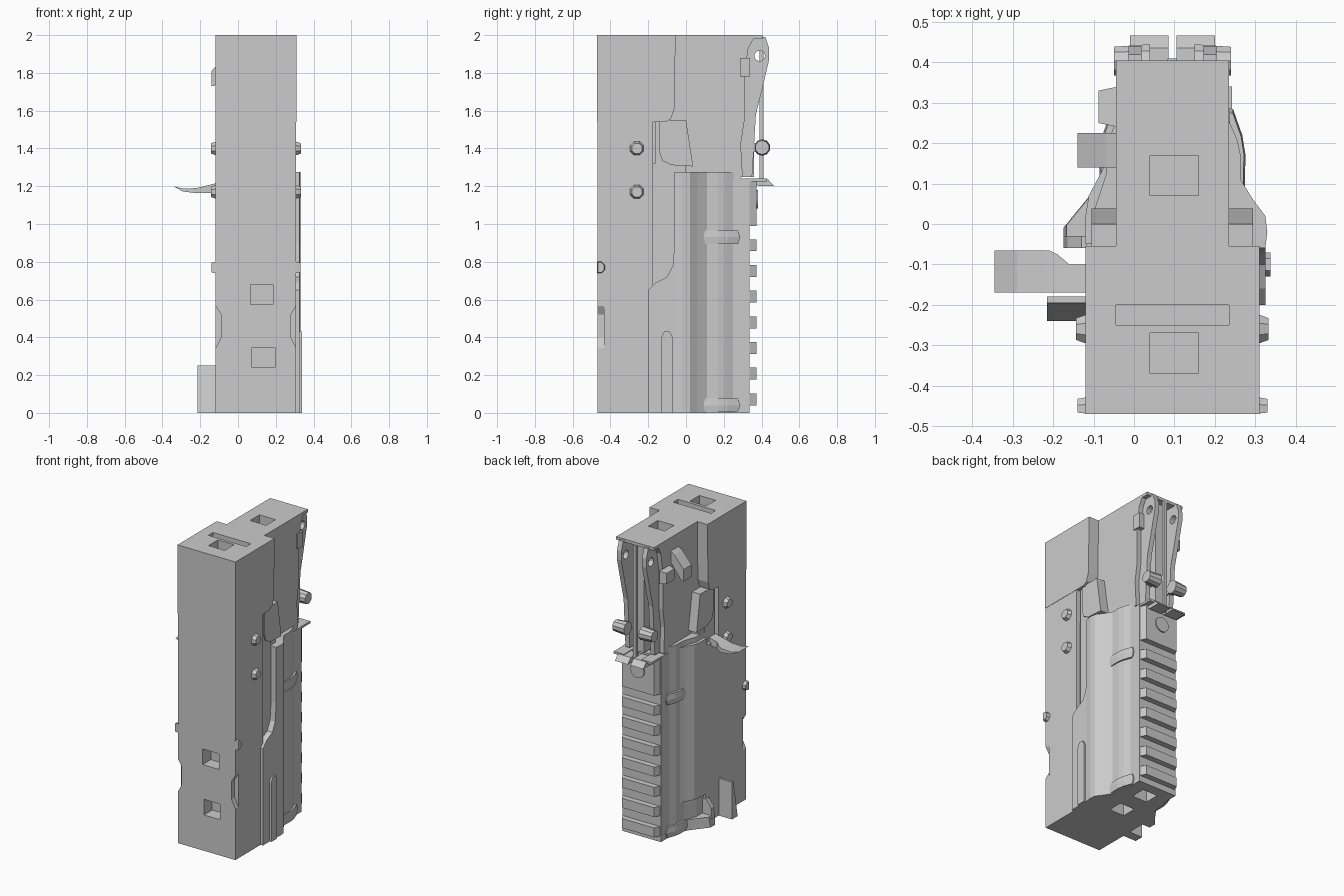
import bpy, bmesh
from math import cos, sin, pi

cube = bpy.data.objects.get("Cube")
if cube:
    bpy.data.objects.remove(cube, do_unlink=True)

GREY = (0.6, 0.6, 0.6, 1)
mat = bpy.data.materials.new("plain_grey")
mat.use_nodes = True
mat.diffuse_color = GREY
mat.node_tree.nodes["Principled BSDF"].inputs["Base Color"].default_value = GREY

MID = 0.095              # centre line of the body
CORE = (-0.045, 0.235)   # width of the narrow core
WIDE = (-0.12, 0.31)     # width of the wide block


def flip(x):
    return 2 * MID - x


def finish(name, bm):
    bmesh.ops.recalc_face_normals(bm, faces=bm.faces)
    mesh = bpy.data.meshes.new(name)
    bm.to_mesh(mesh)
    bm.free()
    mesh.materials.append(mat)
    ob = bpy.data.objects.new(name, mesh)
    bpy.context.collection.objects.link(ob)
    return ob


def prism(name, pts, axis, a, b, scale=1):
    """Extrude a closed outline along an axis from a to b; scale tapers the far end."""
    cu = sum(p[0] for p in pts) / len(pts)
    cv = sum(p[1] for p in pts) / len(pts)

    def place(u, v, w):
        return {"x": (w, u, v), "y": (u, w, v), "z": (u, v, w)}[axis]
    bm = bmesh.new()
    low = [bm.verts.new(place(u, v, a)) for u, v in pts]
    high = [bm.verts.new(place(cu + (u - cu) * scale, cv + (v - cv) * scale, b))
            for u, v in pts]
    bm.faces.new(low)
    bm.faces.new(high)
    for i in range(len(pts)):
        j = (i + 1) % len(pts)
        bm.faces.new((low[i], low[j], high[j], high[i]))
    return finish(name, bm)


def box(name, x, y, z):
    return prism(name, [(x[0], y[0]), (x[1], y[0]), (x[1], y[1]), (x[0], y[1])], "z", *z)


def ring(u, v, r, n=8):
    return [(u + r * cos(2 * pi * (i + .5) / n), v + r * sin(2 * pi * (i + .5) / n))
            for i in range(n)]


def cut(targets, cutter):
    cutter.hide_render = True
    for ob in targets:
        mod = ob.modifiers.new("cut", "BOOLEAN")
        mod.operation = "DIFFERENCE"
        mod.solver = "EXACT"
        mod.object = cutter
        with bpy.context.temp_override(object=ob, active_object=ob):
            bpy.ops.object.modifier_apply(modifier=mod.name)
    bpy.data.objects.remove(cutter, do_unlink=True)


# Main blocks
upper = prism("upper_block", [(-.47, 1.54), (-.11, 1.54), (-.08, 1.555), (-.062, 1.61),
                              (-.055, 2), (-.47, 2)], "x", *WIDE)
lower = box("lower_block", (-.118, .308), (-.468, -.175), (0, 1.54))
middle = box("middle_block", (-.09, .28), (-.18, 0), (0, 1.32))
box("neck_block", (-.08, .27), (-.18, -.07), (1.3, 1.55))
core = box("core", CORE, (-.15, .29), (0, 2))
box("top_cap", CORE, (.28, .405), (1.98, 2))
rail_base = box("rail_base", (-.048, .238), (.25, .335), (0, 1.24))

# Right shell, flared panel and raised strip
right_shell = prism("right_shell", [(.1, .26), (.235, .255), (.255, .21), (.264, .17),
                                    (.264, .11), (.295, .06), (.325, .02), (.33, -.02),
                                    (.325, -.06), (.1, -.06)], "z", 0, 1.275)
prism("right_panel", [(-.2, 0), (-.2, .65), (-.16, .69), (-.1, .72), (-.07, .78),
                      (-.06, .9), (0, .9), (0, 0)], "x", .2, .325)
strip = [(-.13, 0), (-.13, .40), (-.115, .43), (-.085, .43), (-.07, .40), (-.07, 0)]
prism("right_strip", strip, "x", .3, .338)

# Left shell: slim liner with a raised cover, a lip and a fin at the base
left_shell = prism("left_shell", [(.1, .26), (-.045, .255), (-.065, .2), (-.07, .12),
                                  (-.1, .03), (-.1, -.06), (.1, -.06)], "z", 0, 1.275)
prism("left_cover", [(.0, .19), (-.055, .19), (-.08, .13), (-.112, .07), (-.12, .02),
                     (-.12, -.05), (.0, -.05)], "z", .2, 1.24)
box("left_panel", (-.117, 0), (-.2, -.04), (0, 1.19))
prism("base_lip", [(-.045, .25), (-.06, .14), (-.11, .07), (-.175, -.01), (-.175, -.06),
                   (-.08, -.06), (-.02, .1)], "z", 0, .07, .9)
prism("base_fin", [(-.10, 0), (-.175, 0), (-.165, .12), (-.13, .17), (-.10, .17)],
      "y", -.06, -.03)

# Square sockets and the recess on top
cut([upper], box("cutter", (.04, .16), (-.37, -.27), (1.9, 2.1)))
cut([upper], box("cutter", CORE, (-.25, -.2), (1.95, 2.1)))
cut([core], box("cutter", (.04, .16), (.07, .17), (1.9, 2.1)))
cut([lower], box("cutter", (.065, .185), (-.6, -.38), (.575, .68)))
cut([lower], box("cutter", (.075, .195), (-.6, -.38), (.24, .345)))
for y in (0, .215):
    cut([core, middle, right_shell, left_shell, rail_base],
        box("cutter", (.04, .15), (y - .05, y + .05), (-.1, .08)))

# Notches on the front edges
for x in WIDE:
    inner = x + (.03 if x < MID else -.03)
    side = x + (-.05 if x < MID else .05)
    notch = [(inner, .40), (inner, .52), (x, .57), (side, .57), (side, .34), (x, .34)]
    cut([lower], prism("cutter", notch, "y", -.5, -.435))

# Ribs, pockets, cheeks, ears, latch parts and ring bumps on both sides
pocket = [(-.14, 1.55), (-.14, 1.38), (-.125, 1.335), (-.08, 1.312), (.038, 1.305), (0, 1.55)]
cheek = [(.2, 1.25), (.3, 1.25), (.29, 1.42), (.31, 1.55), (.31, 1.8), (.33, 1.93),
         (.36, 1.985), (.2, 1.985)]
ear = [(.28, 1.25), (.28, 1.99), (.42, 1.99), (.44, 1.93), (.44, 1.87), (.40, 1.7),
       (.37, 1.58), (.35, 1.25)]
flap = [(.35, 1.235), (.35, 1.215), (.39, 1.2), (.467, 1.2), (.435, 1.235)]
stud = [(max(u, -.47), v) for u, v in ring(-.46, .77, .035)]
for side, at in (("right", lambda x: x), ("left", flip)):
    bump = [(at(u), v) for u, v in ((.2, .29), (.245, .285), (.268, .22), (.276, .17),
                                    (.274, .09), (.2, .09))]
    box(side + "_rib", sorted((at(.26), at(.287))), (-.165, -.06), (.6, 1.54))
    prism(side + "_pocket", pocket, "x", at(.2), at(.295))
    prism(side + "_cheek", cheek, "x", at(.205), at(.235))
    plate = prism(side + "_hinge_ear", ear, "x", at(.172), at(.204))
    cut([plate], prism("cutter", ring(.39, 1.89, .028, 12), "x", at(.12), at(.3)))
    for z in (1.17, 1.40):
        prism(side + "_bolt", ring(-.26, z, .042), "x", at(.30), at(.333), .7)
    prism(side + "_front_stud", stud, "x", at(.30), at(.33), .8)
    prism(side + "_knob", ring(.403, 1.405, .044, 10), "x", at(.15), at(.24), .85)
    box(side + "_knob_mount", sorted((at(.16), at(.2))), (.28, .40), (1.38, 1.43))
    prism(side + "_latch_flap", flap, "x", at(.105), at(.2))
    box(side + "_latch_foot", sorted((at(.16), at(.235))), (.3, .43), (1.225, 1.24))
    for z in (.04, .93):
        prism(side + "_ring_bump_top", bump, "z", z, z + .035, .88)
        prism(side + "_ring_bump_base", bump, "z", z, z - .035, .88)

# Left controls: curved lever, base flap, sloped catch; small buttons near the top
lever = prism("side_lever", [(-.10, 1.22), (-.16, 1.205), (-.22, 1.19), (-.29, 1.187),
                             (-.345, 1.2), (-.29, 1.172), (-.22, 1.163), (-.16, 1.163),
                             (-.10, 1.17)], "y", -.17, -.065)
cut([lever], prism("cutter", [(-.22, -.06), (-.19, -.075), (-.16, -.1), (0, -.1), (0, -.06)],
                   "z", 1, 1.3))
prism("base_flap", [(-.24, 0), (-.18, 0), (-.18, .25), (-.195, .25)], "x", -.215, -.10)
prism("side_catch", [(-.03, 1.92), (-.07, 1.89), (-.14, 1.81), (-.14, 1.73), (-.125, 1.73),
                     (-.03, 1.85)], "y", .14, .225)
prism("left_button", [(.24, 1.73), (.34, 1.73), (.34, 1.82), (.24, 1.82)], "x", -.04, -.088, .8)
box("right_button", (.2, .243), (.285, .34), (1.78, 1.88))

# Rear rail with tapered teeth
taper = [(CORE[0], .33), (CORE[1], .33), (.215, .373), (-.025, .373)]
for i in range(7):
    z = .04 + .136 * i
    prism("rail_tooth", taper, "z", z, z + .063)
prism("rail_head", taper, "z", .99, 1.225)
prism("rail_button", ring(MID, 1.13, .05, 16), "y", .36, .382)

# Rear channel and latch rod
box("latch_rod", (.083, .107), (.39, .41), (1.21, 1.98))
box("latch_bar", (.06, .13), (.28, .36), (1.25, 1.98))
